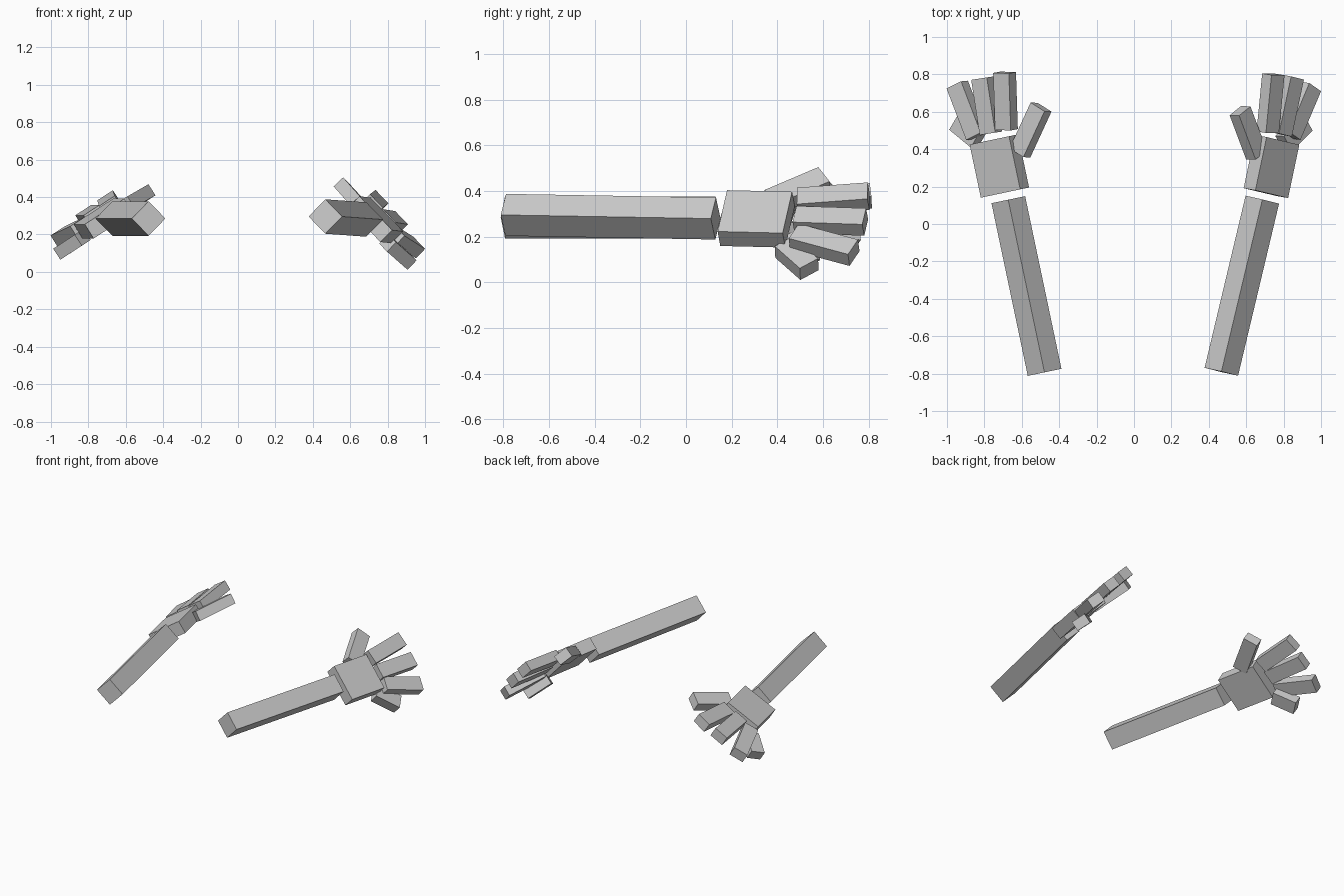
import bpy, bmesh
from math import sin, cos, radians
from mathutils import Vector, Matrix

if "Cube" in bpy.data.objects:
    bpy.data.objects.remove(bpy.data.objects["Cube"])


def bar(name, start, end, width, thick, roll):
    """Box running from start to end; roll tilts its flat face about the length."""
    a, b = Vector(start), Vector(end)
    axis = (b - a).normalized()
    hint = Vector((sin(roll), 0, cos(roll)))
    up = (hint - axis * hint.dot(axis)).normalized()
    side = axis.cross(up)
    frame = Matrix((side, axis, up)).transposed().to_4x4()
    bm = bmesh.new()
    bmesh.ops.create_cube(bm, size=1)
    bm.transform(Matrix.Diagonal((width, (b - a).length, thick, 1)))
    bm.transform(Matrix.Translation((a + b) / 2) @ frame)
    me = bpy.data.meshes.new(name)
    bm.to_mesh(me)
    bm.free()
    ob = bpy.data.objects.new(name, me)
    bpy.context.collection.objects.link(ob)


SIZES = {
    "forearm": (0.13, 0.13),
    "palm": (0.255, 0.09),
    "thumb": (0.10, 0.07),
    "index_finger": (0.10, 0.07),
    "middle_finger": (0.10, 0.07),
    "ring_finger": (0.10, 0.07),
    "little_finger": (0.10, 0.07),
}

# start and end of every part's centre line
RIGHT = {
    "forearm": ((0.467, -0.79, 0.296), (0.686, 0.13, 0.28)),
    "palm": ((0.705, 0.165, 0.282), (0.765, 0.45, 0.275)),
    "thumb": ((0.655, 0.37, 0.35), (0.567, 0.605, 0.45)),
    "index_finger": ((0.715, 0.49, 0.355), (0.745, 0.80, 0.378)),
    "middle_finger": ((0.785, 0.48, 0.275), (0.85, 0.785, 0.265)),
    "ring_finger": ((0.835, 0.475, 0.20), (0.945, 0.735, 0.13)),
    "little_finger": ((0.80, 0.43, 0.155), (0.91, 0.54, 0.058)),
}
LEFT = {
    "forearm": ((-0.478, -0.793, 0.285), (-0.672, 0.13, 0.285)),
    "palm": ((-0.69, 0.168, 0.285), (-0.75, 0.452, 0.285)),
    "thumb": ((-0.61, 0.38, 0.35), (-0.497, 0.625, 0.415)),
    "index_finger": ((-0.682, 0.505, 0.35), (-0.692, 0.81, 0.38)),
    "middle_finger": ((-0.765, 0.485, 0.30), (-0.81, 0.78, 0.30)),
    "ring_finger": ((-0.84, 0.47, 0.24), (-0.945, 0.745, 0.19)),
    "little_finger": ((-0.83, 0.45, 0.185), (-0.945, 0.545, 0.11)),
}

for side, parts, hand_roll, sign in (("right", RIGHT, 46, 1), ("left", LEFT, 33, -1)):
    for part, (start, end) in parts.items():
        roll = 46 if part == "forearm" else hand_roll
        bar(f"{side}_{part}", start, end, *SIZES[part], radians(sign * roll))
